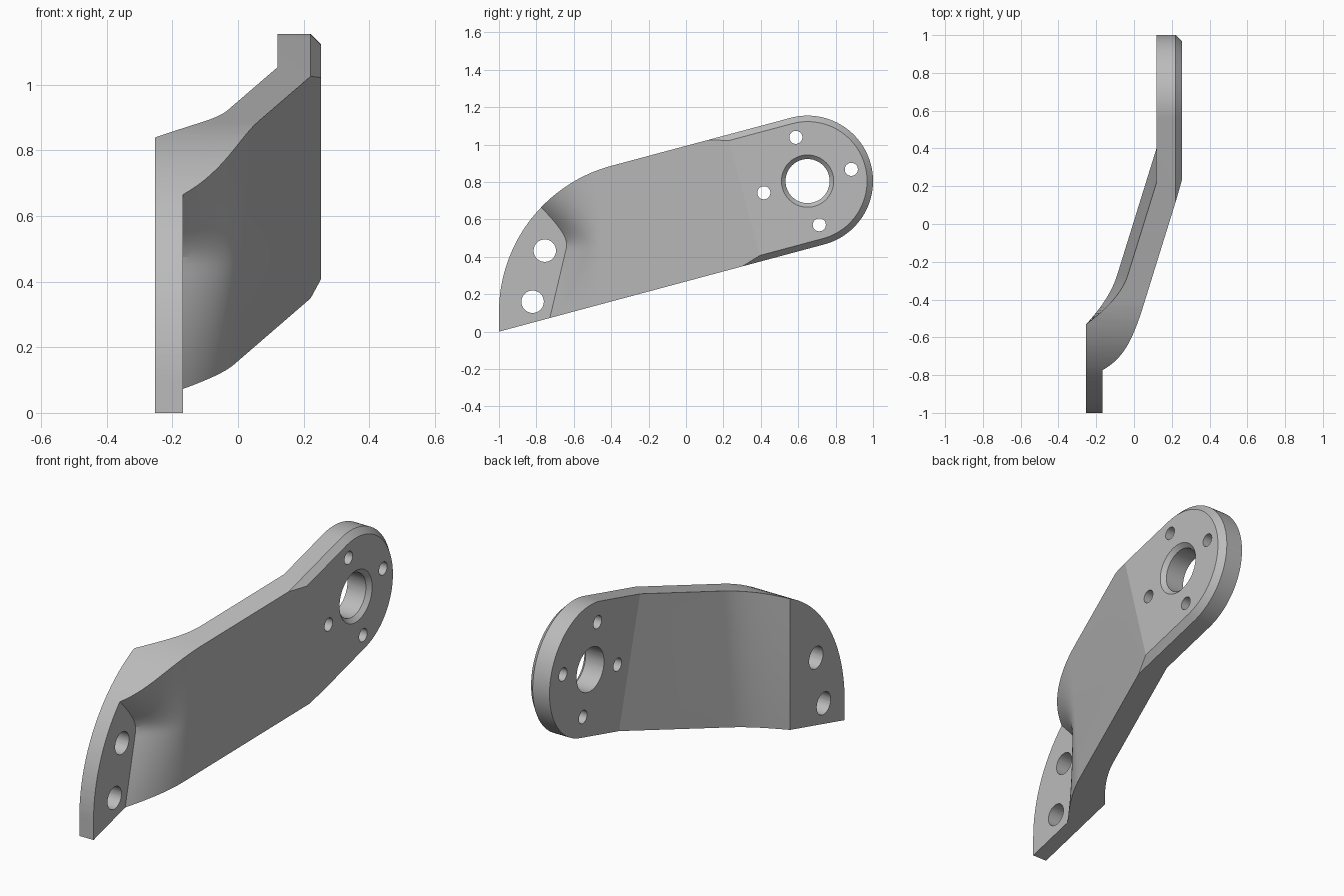
import bpy, bmesh
from math import sin, cos, pi, radians, sqrt
from mathutils import Vector

if "Cube" in bpy.data.objects:
    bpy.data.objects.remove(bpy.data.objects["Cube"])

TILT = radians(15)            # arm rises 15 degrees
HUB = Vector((0.65, 0.805))   # centre of the round end (y, z)
HUB_R = 0.35
FRONT, BACK = 0.253, 0.12     # faces of the round end
PAD_FRONT, PAD_BACK = -0.168, -0.253
SLOPE, BEND = 0.3, 0.487      # arm slope and bend position along the arm

grey = bpy.data.materials.new("plain grey")
grey.use_nodes = True
grey.diffuse_color = (0.5, 0.5, 0.5, 1)
grey.node_tree.nodes["Principled BSDF"].inputs["Base Color"].default_value = (0.5, 0.5, 0.5, 1)


def make_solid(name, rings, closed_caps=True):
    """Skin a stack of equal closed rings and cap both ends."""
    bm = bmesh.new()
    loops = [[bm.verts.new(p) for p in ring] for ring in rings]
    for a, b in zip(loops, loops[1:]):
        n = len(a)
        for i in range(n):
            j = (i + 1) % n
            bm.faces.new((a[i], a[j], b[j], b[i]))
    if closed_caps:
        bm.faces.new(loops[0])
        bm.faces.new(loops[-1])
    bmesh.ops.recalc_face_normals(bm, faces=bm.faces)
    mesh = bpy.data.meshes.new(name)
    bm.to_mesh(mesh)
    bm.free()
    obj = bpy.data.objects.new(name, mesh)
    mesh.materials.append(grey)
    bpy.context.collection.objects.link(obj)
    return obj


def arc(centre, radius, start, end, steps):
    for i in range(steps + 1):
        a = radians(start + (end - start) * i / steps)
        yield Vector((centre[0] + radius * cos(a), centre[1] + radius * sin(a)))


def cut(target, tool, operation):
    mod = target.modifiers.new(operation, 'BOOLEAN')
    mod.operation = operation
    mod.solver = 'EXACT'
    mod.object = tool
    bpy.context.view_layer.objects.active = target
    bpy.ops.object.modifier_apply(modifier=mod.name)
    bpy.data.objects.remove(tool)


# Bent sheet: stacked horizontal sections with front and back curves
def arm_x(y, z, face):
    s = y * cos(TILT) + z * sin(TILT)
    return face + SLOPE * (s - BEND)


def bend_y(z):
    return (BEND - z * sin(TILT)) / cos(TILT)


def pocket_y(z):
    """Front pad edge: a leaning line that rounds back at the top."""
    y = -0.745 + 0.235 * z
    if z > 0.45:
        y -= 1.25 * (z - 0.45) - 1.25 * 0.07 * (1 - 2.718 ** (-(z - 0.45) / 0.07))
    return max(y, -1.15)


def face_curve(z, start, end, pad, face, steps=12):
    pts = [(pad, -1.3, z)]
    drop = arm_x(start, z, face) - pad
    for i in range(steps + 1):
        t = i / steps
        y = start + (end - start) * t
        pts.append((arm_x(y, z, face) - drop * (1 - t) ** 2, y, z))
    return pts + [(face, bend_y(z), z), (face, 1.3, z)]


sections = []
ROWS = 56
for r in range(ROWS + 1):
    z = -0.1 + 1.4 * r / ROWS
    front = face_curve(z, pocket_y(z), -0.45, PAD_FRONT, FRONT)
    back = face_curve(z, -0.53, -0.27, PAD_BACK, BACK)
    sections.append(front + back[::-1])
bracket = make_solid("bracket_arm", sections)

# Side outline, narrowed at the front to chamfer the round end
outline = [Vector((-1, 0))]
outline += arc(HUB, HUB_R, -75, 105, 56)
outline += arc((-0.19, 0.104), 0.81, 105, 180, 28)


def inset(points, d):
    result = []
    for i, p in enumerate(points):
        along = (points[(i + 1) % len(points)] - points[i - 1]).normalized()
        result.append(p + Vector((-along.y, along.x)) * d)
    return result


rings = [[(x, p.x, p.y) for p in inset(outline, d)]
         for x, d in ((-0.4, 0), (0.221, 0), (0.281, 0.06))]
cut(bracket, make_solid("outline_cutter", rings), 'INTERSECT')


# Holes: hub bore with countersink, four bolt holes, two pad holes
def drill(y, z, stations, steps=32):
    rings = [[(x, p.x, p.y) for p in list(arc((y, z), r, 0, 360, steps))[:-1]]
             for x, r in stations]
    cut(bracket, make_solid("hole_cutter", rings), 'DIFFERENCE')


drill(HUB.x, HUB.y, ((-0.5, 0.118), (FRONT - 0.022, 0.118), (FRONT + 0.02, 0.16)), 48)
for k in range(4):
    a = TILT + k * pi / 2
    drill(HUB.x + 0.242 * cos(a), HUB.y + 0.242 * sin(a), ((-0.5, 0.035), (0.5, 0.035)))
for y, z in ((-0.755, 0.433), (-0.82, 0.16)):
    drill(y, z, ((-0.5, 0.06), (0.5, 0.06)))

# Smooth curved faces, keep bends and edges crisp
bpy.ops.object.select_all(action='DESELECT')
bracket.select_set(True)
bpy.context.view_layer.objects.active = bracket
bpy.ops.object.shade_smooth_by_angle(angle=radians(13))
